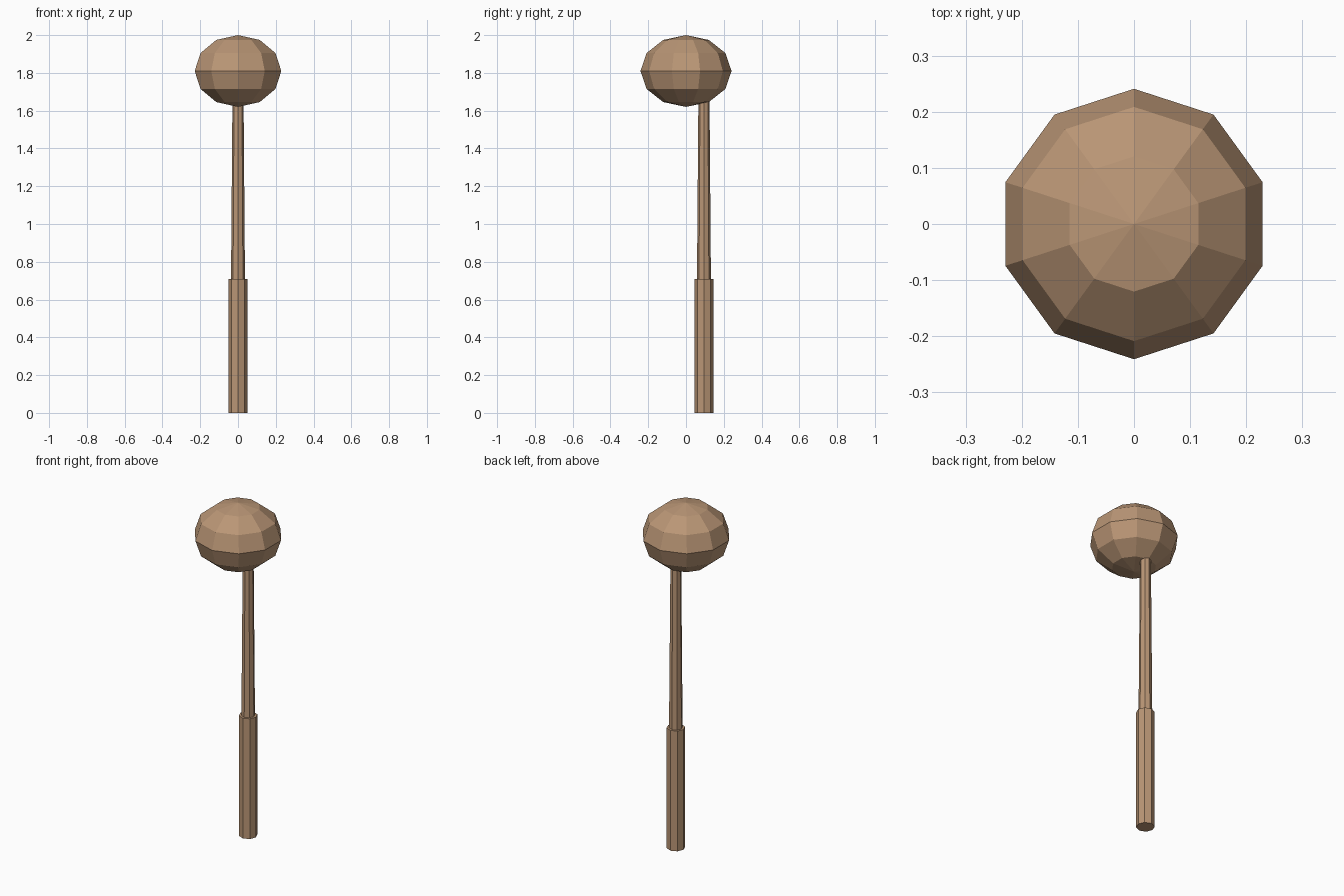
import bpy

if "Cube" in bpy.data.objects:
    bpy.data.objects.remove(bpy.data.objects["Cube"])

wood = bpy.data.materials.new("tan_wood")
wood.diffuse_color = (0.49, 0.305, 0.18, 1.0)
wood.use_nodes = True
wood.node_tree.nodes["Principled BSDF"].inputs["Base Color"].default_value = wood.diffuse_color

HANDLE_Y = 0.095


def finish(name):
    obj = bpy.context.object
    obj.name = name
    obj.data.materials.append(wood)
    return obj


def rod(name, r_bottom, r_top, z0, z1):
    bpy.ops.mesh.primitive_cone_add(vertices=8, radius1=r_bottom, radius2=r_top,
                                    depth=z1 - z0,
                                    location=(0, HANDLE_Y, (z0 + z1) / 2))
    return finish(name)


# faceted, slightly flattened head
bpy.ops.mesh.primitive_uv_sphere_add(segments=10, ring_count=6, radius=1,
                                     location=(0, 0, 1.81))
head = finish("head")
head.scale = (0.241, 0.241, 0.19)

# thick grip and slim tapering shaft that ends inside the head
rod("grip", 0.05, 0.05, 0.0, 0.71)
rod("shaft", 0.037, 0.029, 0.70, 1.72)
